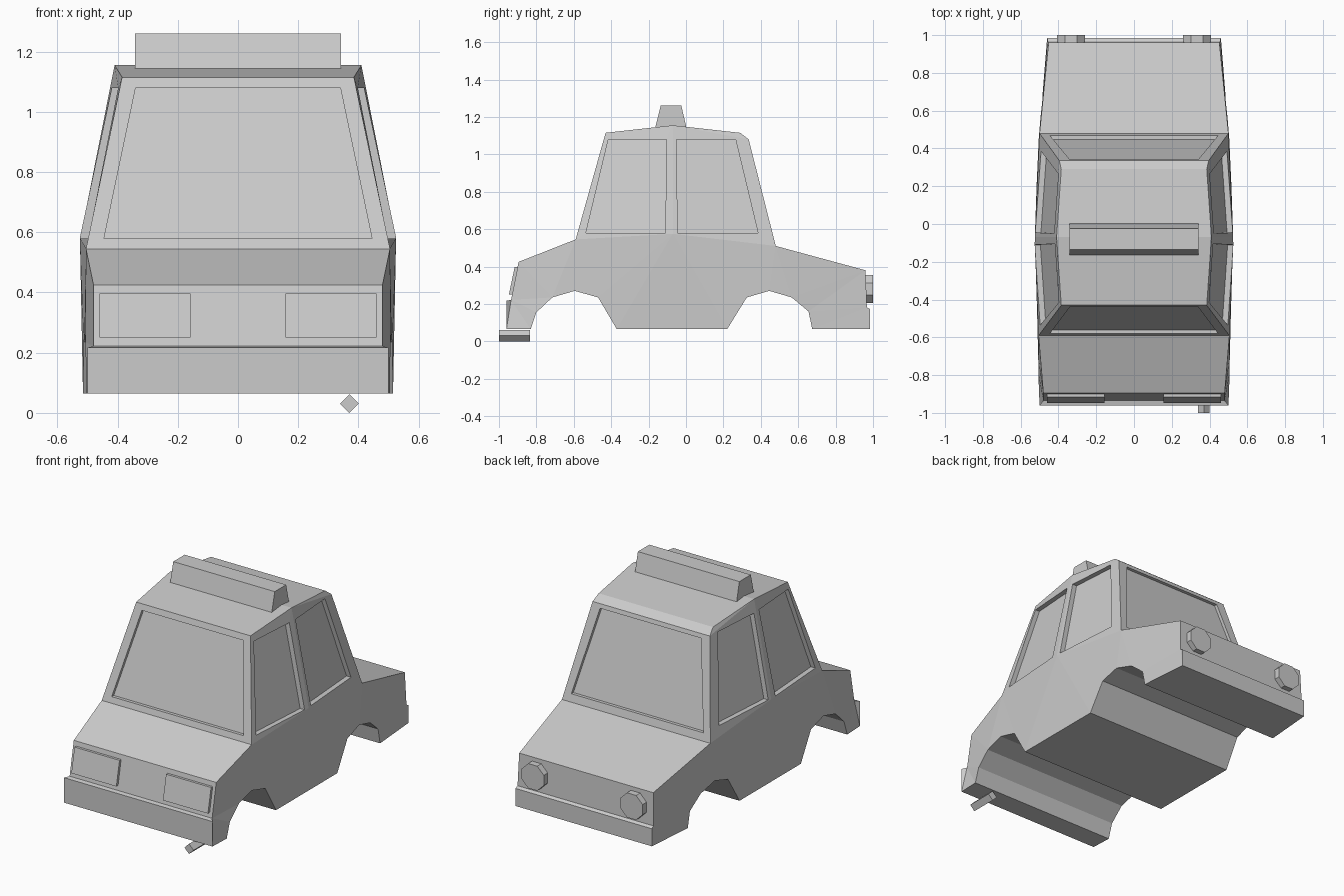
import bpy, bmesh, math
from mathutils import Vector, Matrix, geometry

if "Cube" in bpy.data.objects:
    bpy.data.objects.remove(bpy.data.objects["Cube"])


def finish(bm, name):
    bmesh.ops.remove_doubles(bm, verts=bm.verts, dist=0.0005)
    bmesh.ops.triangulate(bm, faces=[f for f in bm.faces if len(f.verts) > 4])
    bmesh.ops.recalc_face_normals(bm, faces=bm.faces)
    me = bpy.data.meshes.new(name)
    bm.to_mesh(me)
    bm.free()
    ob = bpy.data.objects.new(name, me)
    bpy.context.collection.objects.link(ob)
    return ob


def face(bm, pts):
    return bm.faces.new([bm.verts.new(p) for p in pts])


def flip(p, s):
    return Vector((p[0] * s, p[1], p[2]))


def framed_window(bm, outer, inner, axis, depth):
    """Quad panel with a pane pushed in along an axis; inner holds (u, z)."""
    n = geometry.normal(outer)
    c = sum(outer, Vector()) / 4
    rim = []
    for u, z in inner:
        p = Vector((0, u, z)) if axis == 0 else Vector((u, 0, z))
        p[axis] = c[axis]
        p[axis] -= (p - c).dot(n) / n[axis]
        rim.append(p)
    push = Vector()
    push[axis] = -math.copysign(depth, c[axis])
    pane = [p + push for p in rim]
    for i in range(4):
        j = (i + 1) % 4
        face(bm, (outer[i], outer[j], rim[j], rim[i]))
        face(bm, (rim[i], rim[j], pane[j], pane[i]))
    face(bm, pane)


def prism(name, profile, x0, x1):
    """Extrude a (y, z) profile across x."""
    bm = bmesh.new()
    a = [(x0, y, z) for y, z in profile]
    b = [(x1, y, z) for y, z in profile]
    face(bm, a)
    face(bm, b)
    for i in range(len(a)):
        j = (i + 1) % len(a)
        face(bm, (a[i], a[j], b[j], b[i]))
    return finish(bm, name)


def rod(name, x, z, y0, y1, r, sides, turn):
    """Cylinder running along y."""
    bm = bmesh.new()
    m = (Matrix.Translation((x, (y0 + y1) / 2, z))
         @ Matrix.Rotation(math.pi / 2, 4, 'X') @ Matrix.Rotation(turn, 4, 'Z'))
    bmesh.ops.create_cone(bm, cap_ends=True, segments=sides, radius1=r,
                          radius2=r, depth=y1 - y0, matrix=m)
    return finish(bm, name)


# Lower body outline: half width, y, z, from front belt corner to rear one
low = [(.505, -.59, .545), (.48, -.895, .425), (.48, -.935, .222),
       (.50, -.96, .217), (.50, -.96, .065), (.505, -.83, .065),
       (.505, -.80, .155), (.507, -.715, .235), (.51, -.595, .27),
       (.513, -.47, .235), (.515, -.37, .065), (.515, .22, .065),
       (.51, .325, .235), (.505, .445, .27), (.495, .565, .235),
       (.485, .655, .16), (.485, .675, .065), (.46, .985, .065),
       (.46, .985, .172), (.458, .967, .182), (.452, .96, .38),
       (.50, .48, .51)]
A, B = low[0], low[-1]
M = (.525, -.07, .575)
# Roof edge corners
RF, RM, RB, UB = (.385, -.43, 1.115), (.41, -.07, 1.155), (.385, .29, 1.115), (.395, .335, 1.08)

body = bmesh.new()
for p, q in list(zip(low, low[1:])) + [(RF, RM), (RM, RB), (RB, UB)]:
    face(body, (flip(p, 1), flip(q, 1), flip(q, -1), flip(p, -1)))
for s in (1, -1):
    # Fenders and doors
    for part in (low[:9], [A] + low[8:14] + [B, M], low[13:]):
        face(body, [flip(p, s) for p in part])
    # Side windows
    framed_window(body, [flip(p, s) for p in (A, M, RM, RF)],
                  [(-.535, .58), (-.11, .58), (-.105, 1.08), (-.415, 1.08)], 0, .03)
    framed_window(body, [flip(p, s) for p in (M, B, UB, RM)],
                  [(-.045, .58), (.385, .58), (.265, 1.08), (-.05, 1.08)], 0, .03)
    face(body, [flip(p, s) for p in (UB, RB, RM)])
# Front and rear glass
for lo, hi, z0, z1 in ((A, RF, .58, 1.08), (B, UB, .555, 1.055)):
    framed_window(body, [flip(lo, -1), flip(lo, 1), flip(hi, 1), flip(hi, -1)],
                  [(-.445, z0), (.445, z0), (.34, z1), (-.34, z1)], 1, .02)
finish(body, "car_body")

# Roof sign
prism("roof_sign", [(-.165, 1.14), (-.135, 1.26), (-.025, 1.26), (.003, 1.14)], -.342, .342)

# Rectangular front lights and round rear lamps
for s, side in ((1, "right"), (-1, "left")):
    prism("front_light_" + side,
          [(-.89, .397), (-.916, .397), (-.947, .25), (-.92, .25)], s * .157, s * .46)
    rod("rear_lamp_" + side, s * .333, .28, .955, 1.0, .081, 8, math.pi / 8)

# Exhaust pipe
rod("exhaust_pipe", .37, .031, -1.0, -.835, .031, 4, 0)
